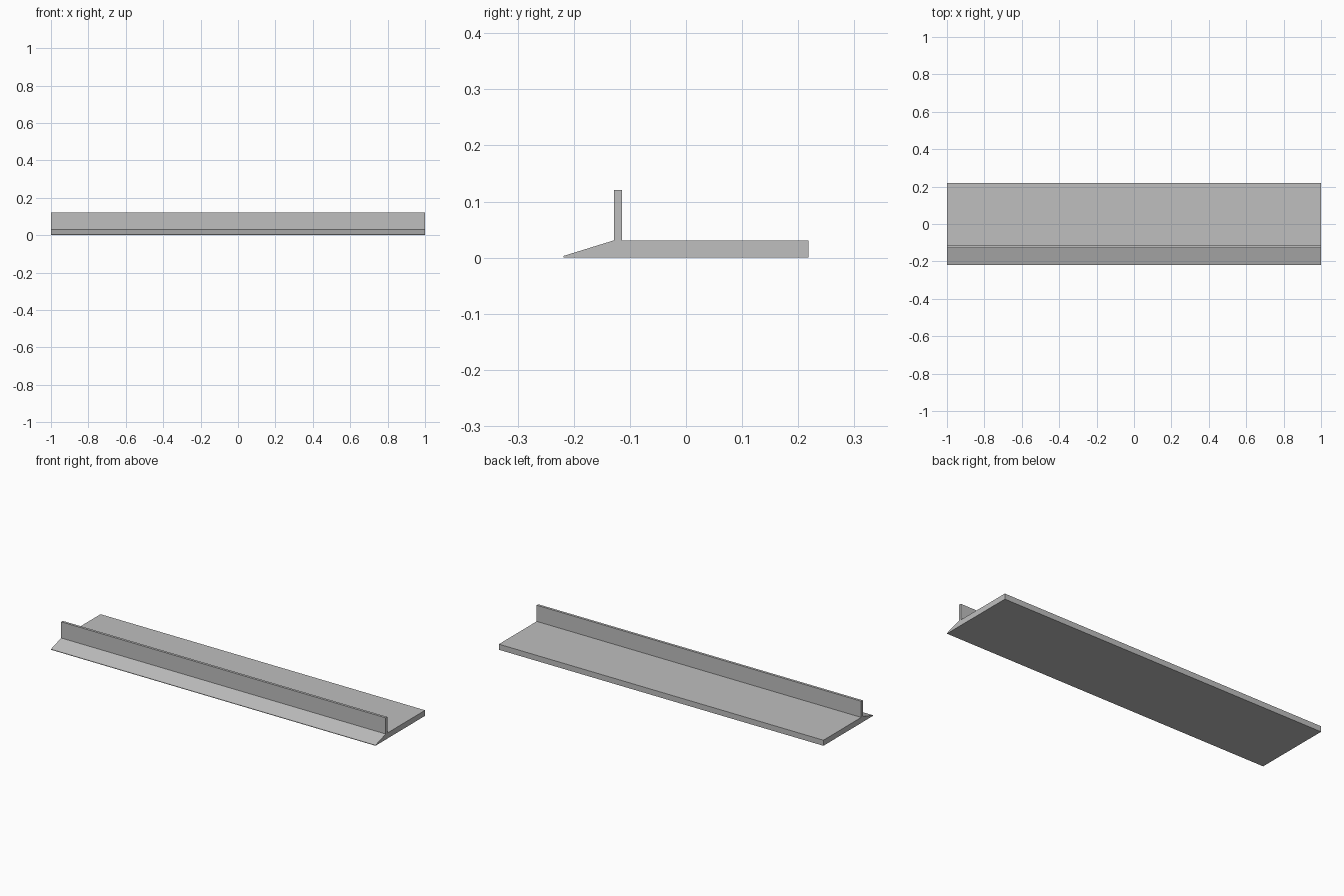
import bpy
import bmesh

cube = bpy.data.objects.get("Cube")
if cube:
    bpy.data.objects.remove(cube, do_unlink=True)

LENGTH = 2.0

# Single plain grey material
grey = bpy.data.materials.new("plain_grey")
grey.use_nodes = True
colour = (0.52, 0.52, 0.52, 1)
grey.diffuse_color = colour
grey.node_tree.nodes["Principled BSDF"].inputs["Base Color"].default_value = colour


def extrude_profile(name, profile):
    """Sweep a closed (y, z) profile along x, centred on the origin."""
    bm = bmesh.new()
    face = bm.faces.new([bm.verts.new((-LENGTH / 2, y, z)) for y, z in profile])
    swept = bmesh.ops.extrude_face_region(bm, geom=[face])["geom"]
    verts = [v for v in swept if isinstance(v, bmesh.types.BMVert)]
    bmesh.ops.translate(bm, verts=verts, vec=(LENGTH, 0, 0))
    bmesh.ops.recalc_face_normals(bm, faces=bm.faces)
    mesh = bpy.data.meshes.new(name)
    bm.to_mesh(mesh)
    bm.free()
    mesh.materials.append(grey)
    obj = bpy.data.objects.new(name, mesh)
    bpy.context.collection.objects.link(obj)
    return obj


# Flat base, upright fence and sloping front lip form one solid section
back, front = 0.2185, -0.2185
fence_front, fence_back = -0.128, -0.114
base_top, fence_top, lip = 0.031, 0.121, 0.003

extrude_profile("fenced_ledge", [
    (front, 0), (back, 0), (back, base_top),
    (fence_back, base_top), (fence_back, fence_top),
    (fence_front, fence_top), (fence_front, base_top),
    (front, lip),
])
